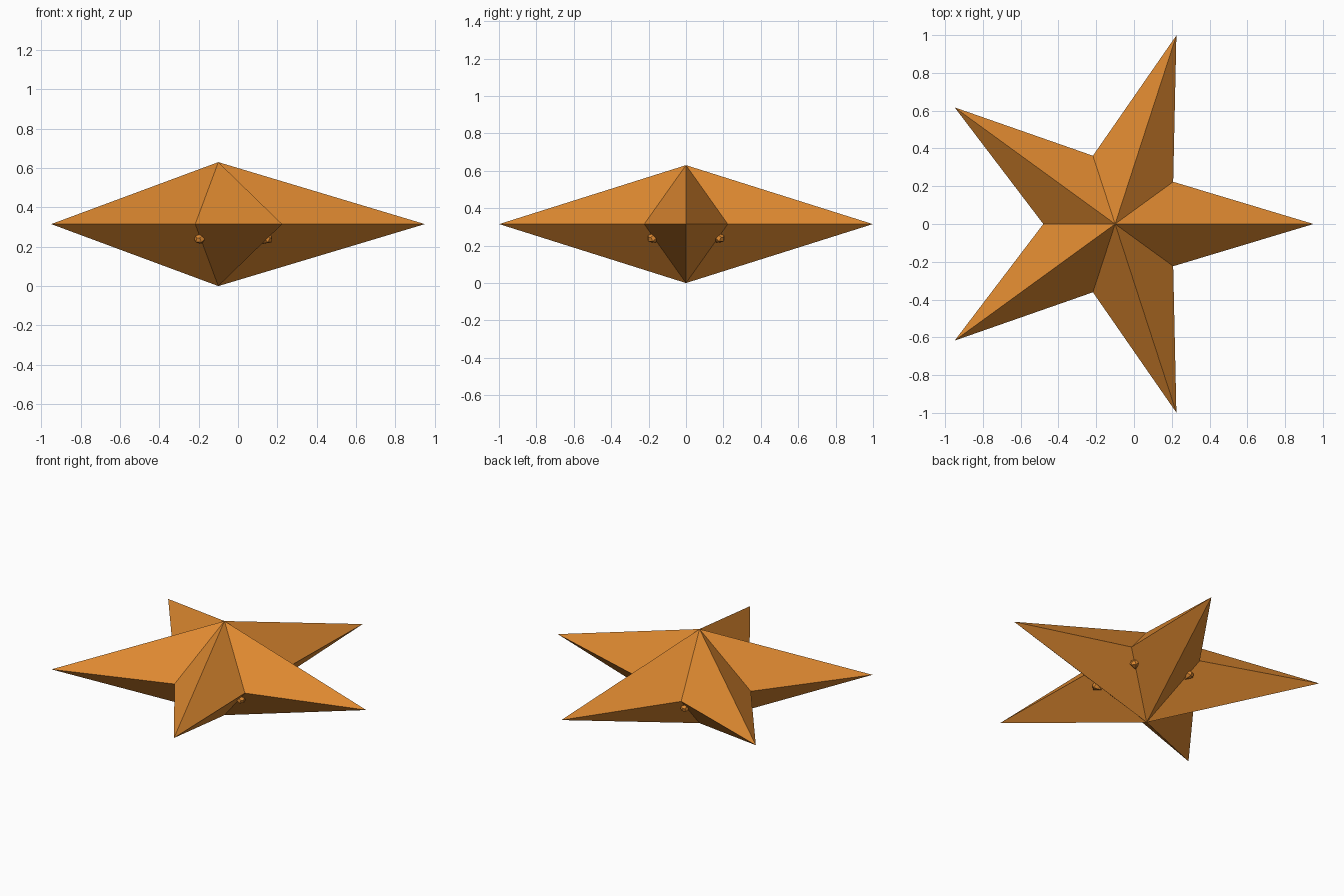
import bpy, bmesh
from math import sin, cos, pi
from mathutils import Vector, Matrix

cube = bpy.data.objects.get("Cube")
if cube:
    bpy.data.objects.remove(cube)

CENTRE_X, MID, TIP_R, VALLEY_R = -0.1, 0.315, 1.05, 0.38

orange = bpy.data.materials.new("warm orange")
orange.use_nodes = True
colour = (0.73, 0.25, 0.03, 1)
orange.diffuse_color = colour
orange.node_tree.nodes["Principled BSDF"].inputs["Base Color"].default_value = colour


def finish(name, bm):
    bmesh.ops.recalc_face_normals(bm, faces=bm.faces)
    mesh = bpy.data.meshes.new(name)
    bm.to_mesh(mesh)
    bm.free()
    mesh.materials.append(orange)
    obj = bpy.data.objects.new(name, mesh)
    obj.location.x = CENTRE_X
    bpy.context.collection.objects.link(obj)
    return obj


# Five-pointed star: outline joined to a peak above and below
bm = bmesh.new()
outline = []
for i in range(10):
    r = VALLEY_R if i % 2 else TIP_R
    outline.append(bm.verts.new((r * cos(i * pi / 5), r * sin(i * pi / 5), MID)))
for z in (0, 2 * MID):
    peak = bm.verts.new((0, 0, z))
    for i in range(10):
        bm.faces.new((outline[i], outline[(i + 1) % 10], peak))
finish("star_body", bm)

# Small faceted bead on each lower valley, tapering down along the crease
down = Vector((-VALLEY_R, 0, -MID)).normalized()
side = Vector((0, 1, 0))
out = down.cross(side)
bead_centre = Vector((0.307, 0, 0.243))
for k in range(5):
    bm = bmesh.new()
    rings = []
    for along, radius in ((-0.018, 0.016), (0, 0.03), (0.018, 0.02)):
        rings.append([bm.verts.new(bead_centre + down * along
                      + (side * cos(a * pi / 3) + out * sin(a * pi / 3)) * radius)
                      for a in range(6)])
    for lower, upper in zip(rings, rings[1:]):
        for a in range(6):
            b = (a + 1) % 6
            bm.faces.new((lower[a], lower[b], upper[b], upper[a]))
    bm.faces.new(rings[0])
    point = bm.verts.new(bead_centre + down * 0.042)
    for a in range(6):
        bm.faces.new((rings[-1][a], rings[-1][(a + 1) % 6], point))
    bm.transform(Matrix.Rotation(pi / 5 + k * 2 * pi / 5, 4, "Z"))
    finish(f"valley_bead_{k + 1}", bm)
